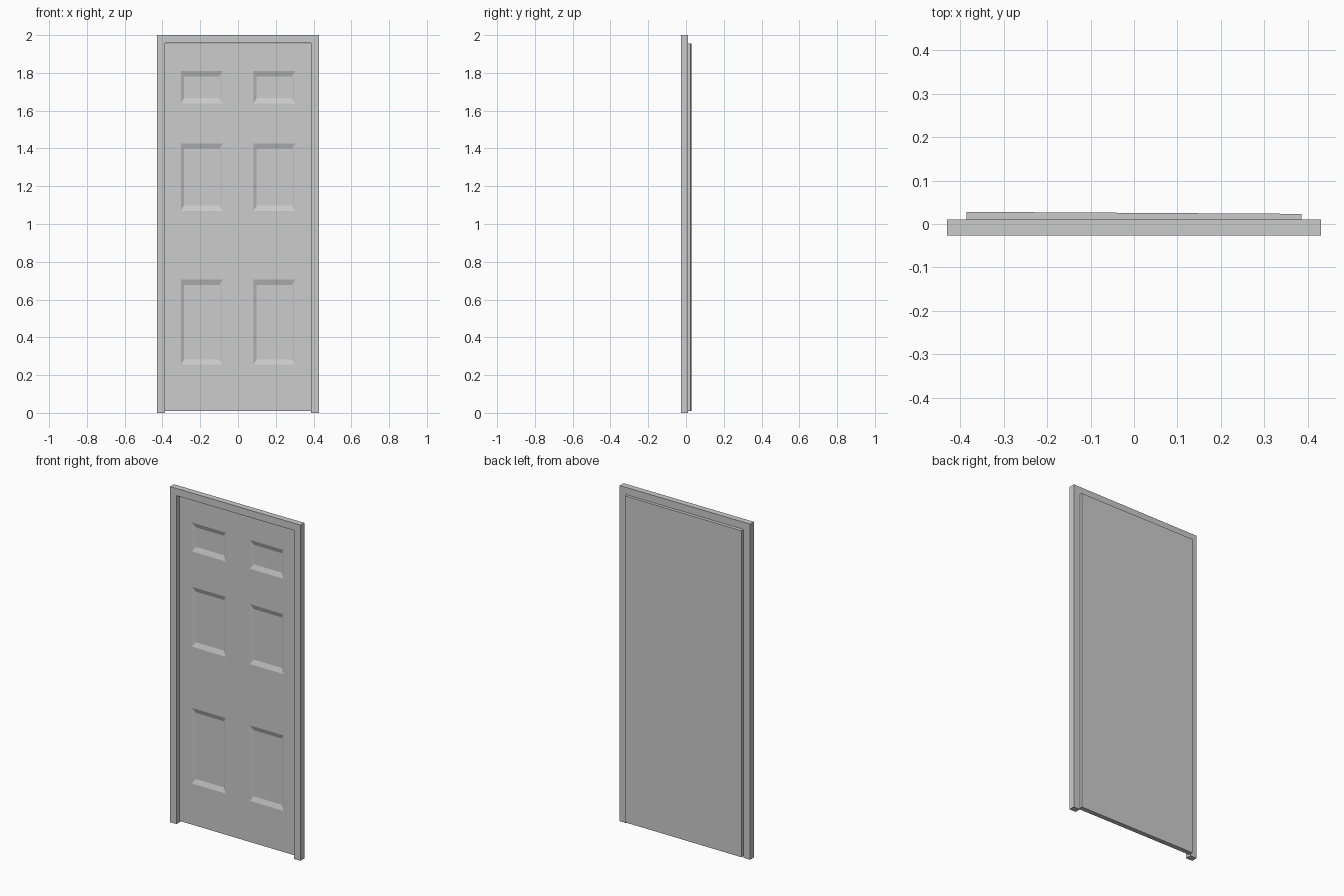
import bpy, bmesh, math
from mathutils import Vector

if "Cube" in bpy.data.objects:
    bpy.data.objects.remove(bpy.data.objects["Cube"])


def finish(bm, name):
    bmesh.ops.recalc_face_normals(bm, faces=bm.faces)
    mesh = bpy.data.meshes.new(name)
    bm.to_mesh(mesh)
    bm.free()
    obj = bpy.data.objects.new(name, mesh)
    bpy.context.collection.objects.link(obj)
    return obj


def extrude_back(bm, faces, depth):
    # thicken front faces along +y, keeping the front
    ret = bmesh.ops.extrude_face_region(bm, geom=faces, use_keep_orig=True)
    verts = [g for g in ret["geom"] if isinstance(g, bmesh.types.BMVert)]
    bmesh.ops.translate(bm, verts=verts, vec=(0, depth, 0))


# Door frame: U-shaped outline with two jambs and a header
OUT, INN, HEAD = 0.43, 0.387, 1.957
bm = bmesh.new()
outline = [(-OUT, 0), (-INN, 0), (-INN, HEAD), (INN, HEAD),
           (INN, 0), (OUT, 0), (OUT, 2), (-OUT, 2)]
front = bm.faces.new([bm.verts.new((x, -0.026, z)) for x, z in outline])
extrude_back(bm, [front], 0.036)
finish(bm, "door_frame")

# Door leaf: gridded slab, local origin at the hinge edge
WIDTH, THICK = 0.771, 0.028
hinge_x = -WIDTH / 2
xs = [x - hinge_x for x in (hinge_x, -0.303, -0.081, 0.081, 0.303, -hinge_x)]
zs = [0.01, 0.255, 0.705, 1.07, 1.427, 1.638, 1.81, 1.955]
bm = bmesh.new()
grid = [[bm.verts.new((x, 0, z)) for z in zs] for x in xs]
panels, cells = [], []
for i in range(len(xs) - 1):
    for j in range(len(zs) - 1):
        f = bm.faces.new((grid[i][j], grid[i + 1][j],
                          grid[i + 1][j + 1], grid[i][j + 1]))
        cells.append(f)
        if i % 2 and j % 2:
            panels.append(f)
extrude_back(bm, cells, THICK)

# Six recessed panels with sloped borders
for f in bmesh.ops.extrude_discrete_faces(bm, faces=panels)["faces"]:
    c = f.calc_center_median()
    for v in f.verts:
        v.co += Vector((math.copysign(0.018, c.x - v.co.x), 0.01,
                        math.copysign(0.028, c.z - v.co.z)))
bmesh.ops.recalc_face_normals(bm, faces=bm.faces)
bmesh.ops.dissolve_limit(bm, angle_limit=math.radians(1),
                         verts=bm.verts, edges=bm.edges)

# Hang the leaf very slightly ajar
door = finish(bm, "door_leaf")
door.location = (hinge_x, 0, 0)
door.rotation_euler.z = math.radians(-0.35)
